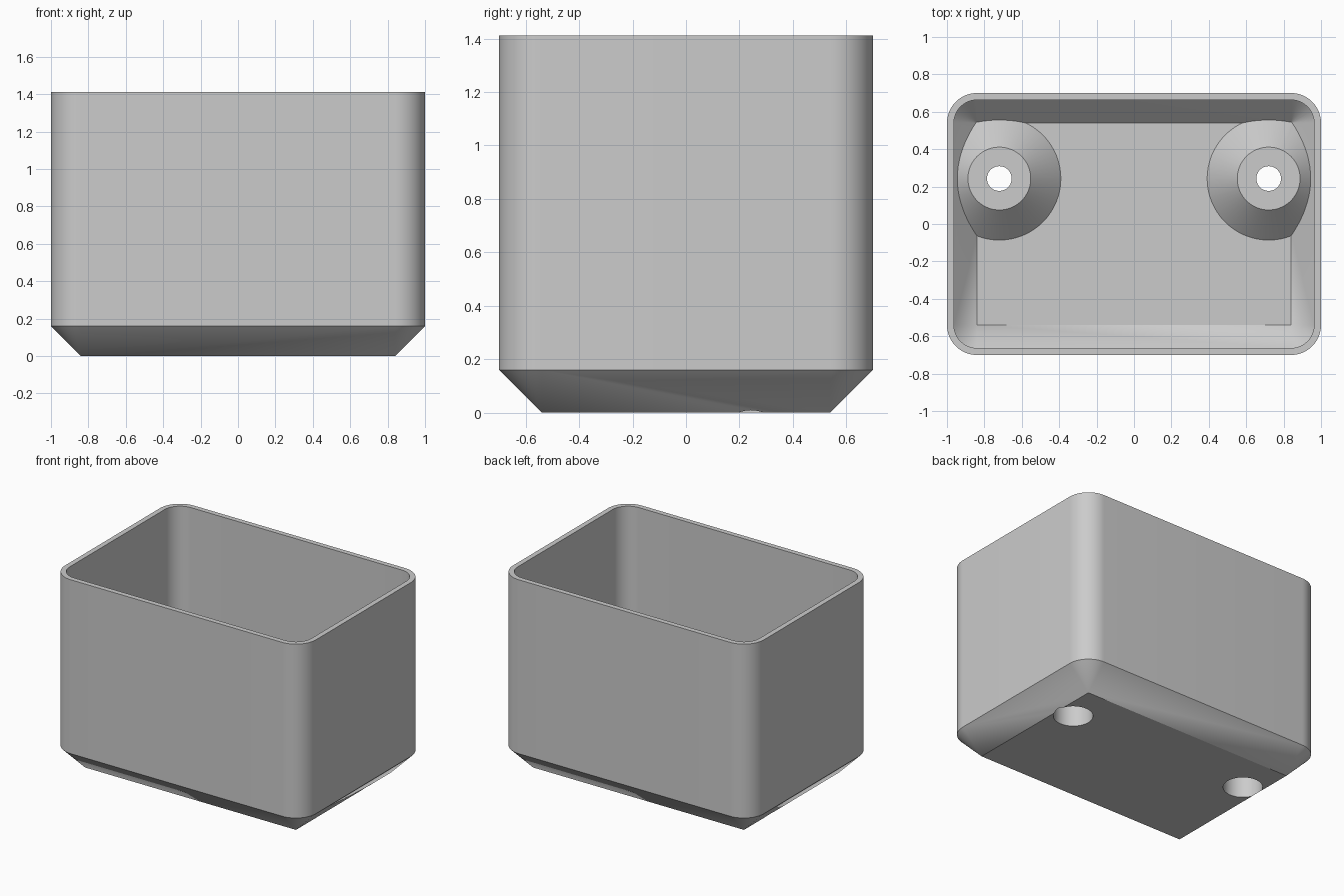
import bpy, bmesh, math

cube = bpy.data.objects.get("Cube")
if cube:
    bpy.data.objects.remove(cube, do_unlink=True)

HX, HY, HEIGHT = 1.0, 0.70, 1.412       # outer half sizes and height
RADIUS, WALL = 0.16, 0.037              # corner radius and wall thickness
HOLE_X, HOLE_Y = 0.72, 0.243            # screw positions
BASE_R, TOP_R, BORE_R, HOLE_R = 0.329, 0.168, 0.129, 0.066
BOSS_TOP = WALL + BASE_R - TOP_R        # 45 degree cone sides

grey = bpy.data.materials.new("grey plastic")
grey.use_nodes = True
grey.diffuse_color = (0.6, 0.6, 0.6, 1)
grey.node_tree.nodes["Principled BSDF"].inputs["Base Color"].default_value = grey.diffuse_color


def finish(name, bm):
    bmesh.ops.remove_doubles(bm, verts=bm.verts, dist=1e-5)
    bmesh.ops.recalc_face_normals(bm, faces=bm.faces)
    mesh = bpy.data.meshes.new(name)
    bm.to_mesh(mesh)
    bm.free()
    mesh.materials.append(grey)
    obj = bpy.data.objects.new(name, mesh)
    bpy.context.collection.objects.link(obj)
    return obj


def rounded_block(name, inset, top, steps=16):
    """Rounded box whose chamfered foot narrows to sharp corners."""
    r = RADIUS - inset
    cx, cy = HX - RADIUS, HY - RADIUS
    bm = bmesh.new()
    rings = []
    for radius, z in ((0, inset), (r, RADIUS), (r, top)):
        ring = []
        for q, (sx, sy) in enumerate(((1, 1), (-1, 1), (-1, -1), (1, -1))):
            for i in range(steps + 1):
                a = (q + i / steps) * math.pi / 2
                ring.append(bm.verts.new((sx * cx + radius * math.cos(a),
                                          sy * cy + radius * math.sin(a), z)))
        rings.append(ring)
    n = len(rings[0])
    for low, high in zip(rings, rings[1:]):
        for i in range(n):
            j = (i + 1) % n
            bm.faces.new((low[i], low[j], high[j], high[i]))
    bm.faces.new(rings[0][::-1])
    bm.faces.new(rings[-1])
    return finish(name, bm)


def cone(name, x, r1, r2, z1, z2):
    bm = bmesh.new()
    bmesh.ops.create_cone(bm, cap_ends=True, segments=64, radius1=r1, radius2=r2, depth=z2 - z1)
    bmesh.ops.translate(bm, verts=bm.verts, vec=(x, HOLE_Y, (z1 + z2) / 2))
    return finish(name, bm)


def cut(target, cutter):
    """Subtract the cutter from the target, then delete the cutter."""
    mod = target.modifiers.new("cut", 'BOOLEAN')
    mod.operation, mod.solver, mod.object = 'DIFFERENCE', 'EXACT', cutter
    bpy.context.view_layer.update()
    graph = bpy.context.evaluated_depsgraph_get()
    mesh = bpy.data.meshes.new_from_object(target.evaluated_get(graph))
    target.modifiers.clear()
    target.data = mesh
    bpy.data.objects.remove(cutter, do_unlink=True)


# Hollow of the box, leaving room for the two conical screw bosses
body = rounded_block("box", 0, HEIGHT)
cavity = rounded_block("cavity", WALL, HEIGHT + 0.2)
for side in (-1, 1):
    cut(cavity, cone("boss", side * HOLE_X, BASE_R + WALL, TOP_R, 0, BOSS_TOP))
cut(body, cavity)

# Counterbores from below and screw holes through the bosses
for side in (-1, 1):
    x = side * HOLE_X
    cut(body, cone("counterbore", x, BORE_R, BORE_R, -0.1, BOSS_TOP - WALL))
    cut(body, cone("screw_hole", x, HOLE_R, HOLE_R, -0.2, BOSS_TOP + 0.1))

# Smooth curves, crisp edges
bpy.ops.object.select_all(action='DESELECT')
body.select_set(True)
bpy.context.view_layer.objects.active = body
bpy.ops.object.shade_smooth_by_angle(angle=math.radians(25))
